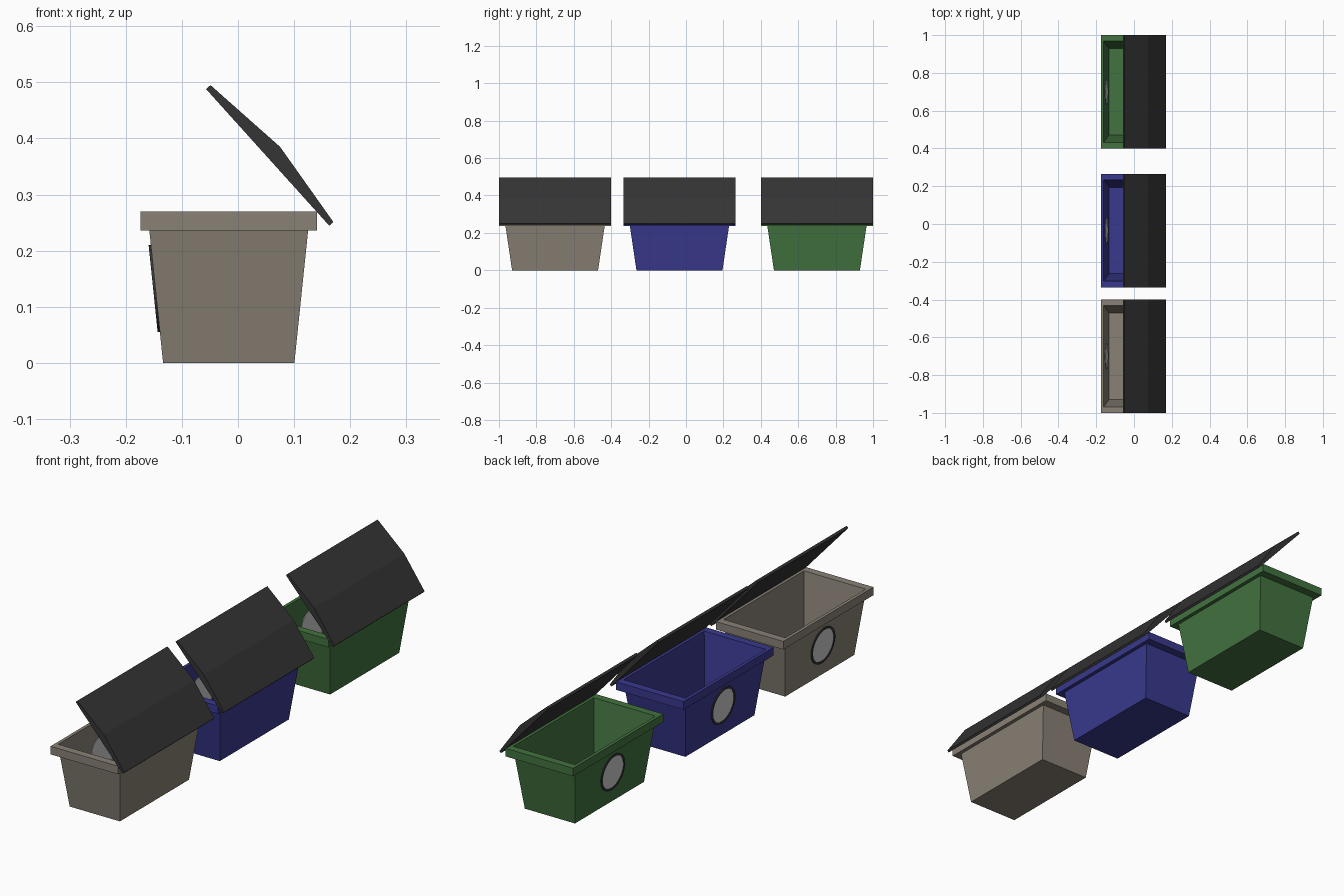
import bpy, bmesh, math
from mathutils import Vector

if "Cube" in bpy.data.objects:
    bpy.data.objects.remove(bpy.data.objects["Cube"])

CX = -0.0165  # bin centre in x


def material(name, rgb):
    m = bpy.data.materials.new(name)
    m.diffuse_color = (*rgb, 1)
    m.use_nodes = True
    m.node_tree.nodes["Principled BSDF"].inputs["Base Color"].default_value = m.diffuse_color
    return m


def finish(name, bm, mat=None):
    bmesh.ops.recalc_face_normals(bm, faces=bm.faces[:])
    me = bpy.data.meshes.new(name)
    bm.to_mesh(me)
    bm.free()
    ob = bpy.data.objects.new(name, me)
    bpy.context.collection.objects.link(ob)
    if mat:
        me.materials.append(mat)
    return ob


def rect_loft(name, levels, y, mat):
    """Skin a stack of rectangles (half x, half y, z), capping both ends."""
    bm = bmesh.new()
    rings = [[bm.verts.new((CX + sx * hx, y + sy * hy, z))
              for sx, sy in ((-1, -1), (1, -1), (1, 1), (-1, 1))]
             for hx, hy, z in levels]
    for a, b in zip(rings, rings[1:]):
        for i in range(4):
            j = (i + 1) % 4
            bm.faces.new((a[i], a[j], b[j], b[i]))
    bm.faces.new(rings[0])
    bm.faces.new(rings[-1])
    return finish(name, bm, mat)


def extrude_xz(name, pts, y, half, mat):
    """Extrude an x-z profile along y."""
    bm = bmesh.new()
    f = bm.faces.new([bm.verts.new((x, y - half, z)) for x, z in pts])
    ext = bmesh.ops.extrude_face_region(bm, geom=[f])
    moved = [v for v in ext["geom"] if isinstance(v, bmesh.types.BMVert)]
    bmesh.ops.translate(bm, verts=moved, vec=(0, 2 * half, 0))
    return finish(name, bm, mat)


def lathe(name, profile, closed, location, axis, mat=None, n=32):
    """Spin a (radius, height) profile and aim it along an axis."""
    bm = bmesh.new()
    rings = [[bm.verts.new((r * math.cos(2 * math.pi * i / n),
                            r * math.sin(2 * math.pi * i / n), h))
              for i in range(n)] for r, h in profile]
    pairs = list(zip(rings, rings[1:]))
    if closed:
        pairs.append((rings[-1], rings[0]))
    else:
        bm.faces.new(rings[0])
        bm.faces.new(rings[-1])
    for a, b in pairs:
        for i in range(n):
            j = (i + 1) % n
            bm.faces.new((a[i], a[j], b[j], b[i]))
    ob = finish(name, bm, mat)
    ob.location = location
    ob.rotation_euler = axis.to_track_quat('Z', 'Y').to_euler()
    return ob


# Outer wall, overhanging rim, then the thin inner wall and floor
BIN = [(0.117, 0.23, 0), (0.1415, 0.265, 0.236), (0.1575, 0.3, 0.236),
       (0.1575, 0.3, 0.27), (0.144, 0.268, 0.27), (0.1395, 0.263, 0.236),
       (0.115, 0.228, 0.003)]
LID = [(-0.057, 0.488), (-0.049, 0.495), (0.075, 0.385),
       (0.17, 0.251), (0.163, 0.244)]

black = material("black_plastic", (0.035, 0.035, 0.035))
bins = [("beige", -0.7, (0.25, 0.22, 0.18)),
        ("blue", -0.035, (0.04, 0.04, 0.27)),
        ("green", 0.7, (0.055, 0.17, 0.05))]

normal = Vector((-0.236, 0, -0.0245)).normalized()
for colour, y, rgb in bins:
    rect_loft(colour + "_bin", BIN, y, material(colour + "_plastic", rgb))
    # Open lid leaning over the back rim
    extrude_xz(colour + "_lid", LID, y, 0.3, black)
    # Round plate set through the front wall, with a dark edge ring
    z = 0.133
    spot = Vector((CX - 0.117 - 0.0245 * z / 0.236, y, z))
    lathe(colour + "_plate", [(0.07, -0.004), (0.07, 0.002)], False, spot, normal)
    lathe(colour + "_plate_ring",
          [(0.069, -0.001), (0.078, -0.001), (0.078, 0.004), (0.069, 0.004)],
          True, spot, normal, black)
